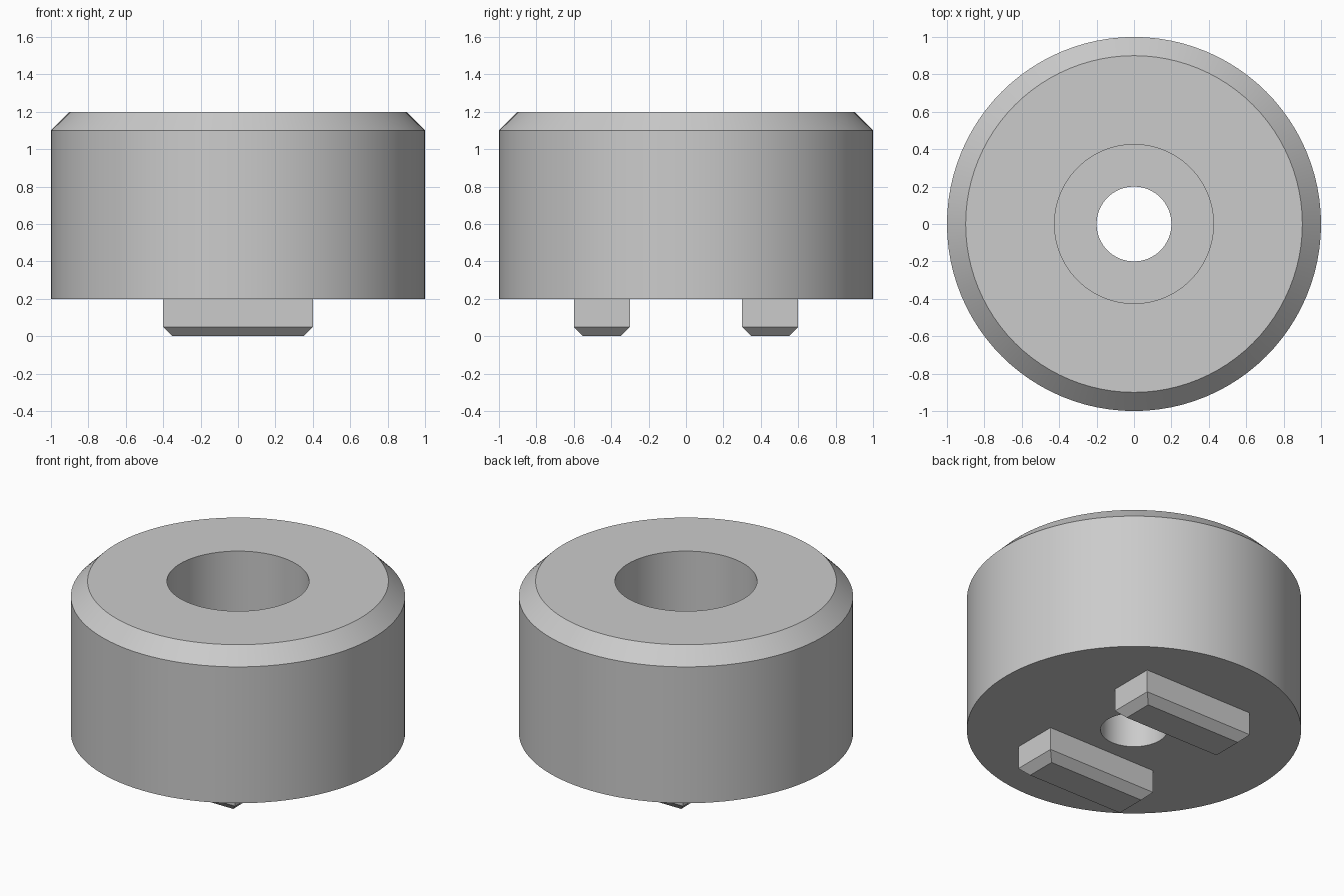
import bpy
import bmesh
import math

cube = bpy.data.objects.get("Cube")
if cube:
    bpy.data.objects.remove(cube, do_unlink=True)

GREY = (0.6, 0.6, 0.6, 1.0)
metal = bpy.data.materials.new("light grey")
metal.use_nodes = True
metal.diffuse_color = GREY
metal.node_tree.nodes["Principled BSDF"].inputs["Base Color"].default_value = GREY


def add_object(name, bm):
    bmesh.ops.recalc_face_normals(bm, faces=bm.faces[:])
    mesh = bpy.data.meshes.new(name)
    bm.to_mesh(mesh)
    bm.free()
    mesh.materials.append(metal)
    obj = bpy.data.objects.new(name, mesh)
    bpy.context.collection.objects.link(obj)
    return obj


def lathe(name, profile, segments=96):
    """Revolve a closed (radius, height) profile around z."""
    bm = bmesh.new()
    verts = [bm.verts.new((r, 0, z)) for r, z in profile]
    edges = [bm.edges.new((verts[i - 1], verts[i])) for i in range(len(verts))]
    bmesh.ops.spin(bm, geom=verts + edges, cent=(0, 0, 0), axis=(0, 0, 1),
                   angle=math.tau, steps=segments, use_duplicate=False)
    bmesh.ops.remove_doubles(bm, verts=bm.verts[:], dist=1e-4)
    return add_object(name, bm)


def drive_key(name, y, width=0.8, depth=0.3, height=0.2, chamfer=0.05):
    """Rectangular lug with all its lower edges chamfered."""
    bm = bmesh.new()
    bmesh.ops.create_cube(bm, size=1)
    for v in bm.verts:
        v.co = (v.co.x * width, v.co.y * depth + y, (v.co.z + 0.5) * height)
    lower = [e for e in bm.edges if all(v.co.z < 1e-4 for v in e.verts)]
    bmesh.ops.bevel(bm, geom=lower, offset=chamfer, segments=1, affect='EDGES')
    return add_object(name, bm)


# Chamfered round body with a stepped through-hole
body = lathe("body", [
    (0.2, 0.2), (1.0, 0.2), (1.0, 1.1), (0.9, 1.2),
    (0.425, 1.2), (0.425, 0.7), (0.2, 0.7),
])
bpy.context.view_layer.objects.active = body
body.select_set(True)
bpy.ops.object.shade_smooth_by_angle(angle=math.radians(30))

# Pair of parallel keys under the body
for side, y in (("front", -0.45), ("back", 0.45)):
    drive_key(side + "_key", y)
